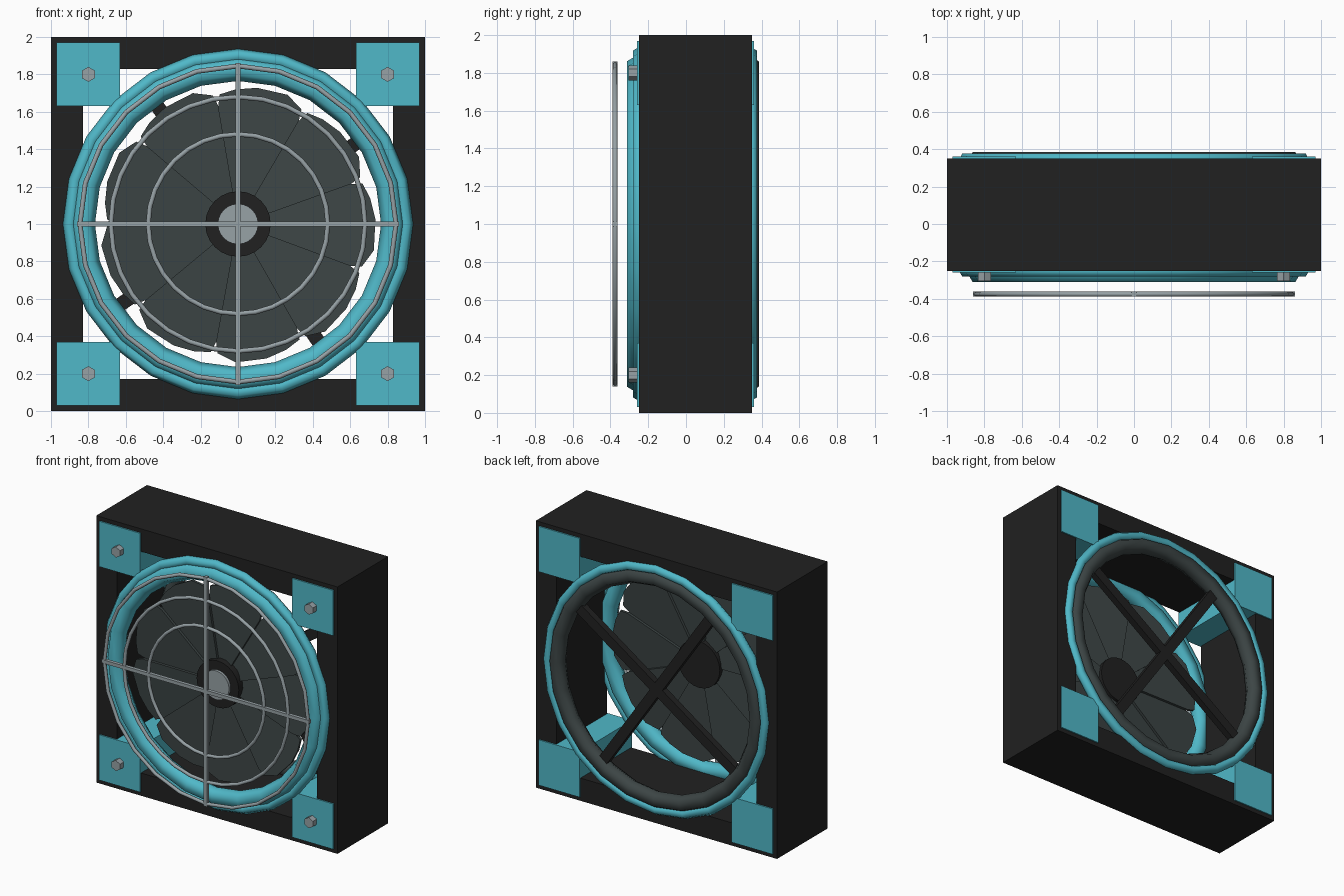
import bpy, bmesh
from math import cos, sin, pi, radians
from mathutils import Matrix

cube = bpy.data.objects.get("Cube")
if cube:
    bpy.data.objects.remove(cube, do_unlink=True)


def material(name, rgb):
    m = bpy.data.materials.new(name)
    m.use_nodes = True
    m.diffuse_color = (*rgb, 1)
    m.node_tree.nodes["Principled BSDF"].inputs["Base Color"].default_value = (*rgb, 1)
    return m


BLACK = material("black", (0.015, 0.015, 0.015))
TEAL = material("teal", (0.08, 0.48, 0.58))
SLATE = material("dark slate", (0.046, 0.06, 0.06))
GRAY = material("metal gray", (0.31, 0.36, 0.38))
MID = 1.0  # height of the fan axis


def finish(name, mat, smooth=None):
    ob = bpy.context.object
    ob.name = name
    ob.data.materials.append(mat)
    if smooth:
        bpy.ops.object.shade_smooth_by_angle(angle=radians(smooth))
    return ob


def box(name, mat, centre, size, turn=0):
    bpy.ops.mesh.primitive_cube_add(size=1, location=centre, rotation=(0, turn, 0))
    bpy.context.object.scale = size
    return finish(name, mat)


def disc(name, mat, x, z, y0, y1, radius, sides, turn=0):
    bpy.ops.mesh.primitive_cylinder_add(
        vertices=sides, radius=radius, depth=y1 - y0,
        location=(x, (y0 + y1) / 2, z), rotation=(pi / 2, turn, 0))
    return finish(name, mat, 30)


def ring(name, mat, y, radius, thick, sides, tube):
    bpy.ops.mesh.primitive_torus_add(
        major_radius=radius, minor_radius=thick, major_segments=sides,
        minor_segments=tube, location=(0, y, MID), rotation=(pi / 2, 0, 0))
    return finish(name, mat, 70)


# Square housing
for s, side in ((1, "left"), (-1, "right")):
    box("frame_" + side, BLACK, (s * 0.915, 0.05, MID), (0.17, 0.6, 2))
for s, side in ((1, "top"), (-1, "bottom")):
    box("frame_" + side, BLACK, (0, 0.05, MID + s * 0.915), (1.66, 0.6, 0.17))

# Corner blocks and bolts
for sx, side in ((1, "left"), (-1, "right")):
    for sz, level in ((1, "top"), (-1, "bottom")):
        tag = level + "_" + side
        box("corner_block_" + tag, TEAL,
            (sx * 0.8, 0.05, MID + sz * 0.8), (0.34, 0.62, 0.34))
        disc("bolt_" + tag, GRAY, sx * 0.8, MID + sz * 0.8, -0.305, -0.25, 0.04, 6)

# Inlet and outlet rings, each with a thin outer trim
ring("front_ring", TEAL, -0.255, 0.83, 0.065, 24, 6)
ring("front_trim", TEAL, -0.25, 0.9, 0.036, 24, 6)
ring("back_ring", SLATE, 0.332, 0.83, 0.062, 24, 6)
ring("back_trim", TEAL, 0.345, 0.9, 0.036, 24, 6)

# Rear support struts
for i in range(2):
    box("rear_strut_%d" % (i + 1), BLACK, (0, 0.33, MID),
        (1.62, 0.05, 0.075), -0.6 + i * pi / 2)

# Rotor with nine overlapping blades: (angle from blade middle, radius)
BLADE = [(-19.5, 0.64), (-18, 0.7), (-10, 0.74), (3, 0.735), (12, 0.72), (19, 0.7), (20.5, 0.64)]
bm = bmesh.new()
for k in range(9):
    middle = radians(-1 + 40 * k)
    outline = [(-20.5, 0.1)] + BLADE + [(20.5, 0.1)]
    verts = [bm.verts.new((r * cos(middle + radians(a)), -0.2 + a * 0.0005,
                           MID + r * sin(middle + radians(a)))) for a, r in outline]
    face = bm.faces.new(verts)
    out = bmesh.ops.extrude_face_region(bm, geom=[face])
    moved = [v for v in out["geom"] if isinstance(v, bmesh.types.BMVert)]
    bmesh.ops.translate(bm, verts=moved, vec=(0, 0.02, 0))
bmesh.ops.recalc_face_normals(bm, faces=bm.faces)
mesh = bpy.data.meshes.new("rotor_blades")
bm.to_mesh(mesh)
bm.free()
mesh.materials.append(SLATE)
bpy.context.collection.objects.link(bpy.data.objects.new("rotor_blades", mesh))
disc("rotor_hub", BLACK, 0, MID, -0.24, -0.15, 0.175, 24)
disc("hub_cap", GRAY, 0, MID, -0.26, -0.2, 0.108, 24)

# Front wire guard
for name, radius, sides in (("outer", 0.845, 24), ("middle", 0.68, 32), ("inner", 0.48, 32)):
    ring("guard_ring_" + name, GRAY, -0.375, radius, 0.013, sides, 8)
box("guard_bar_upright", GRAY, (0, -0.375, MID), (0.026, 0.026, 1.72))
box("guard_bar_level", GRAY, (0, -0.375, MID), (1.72, 0.026, 0.026))
